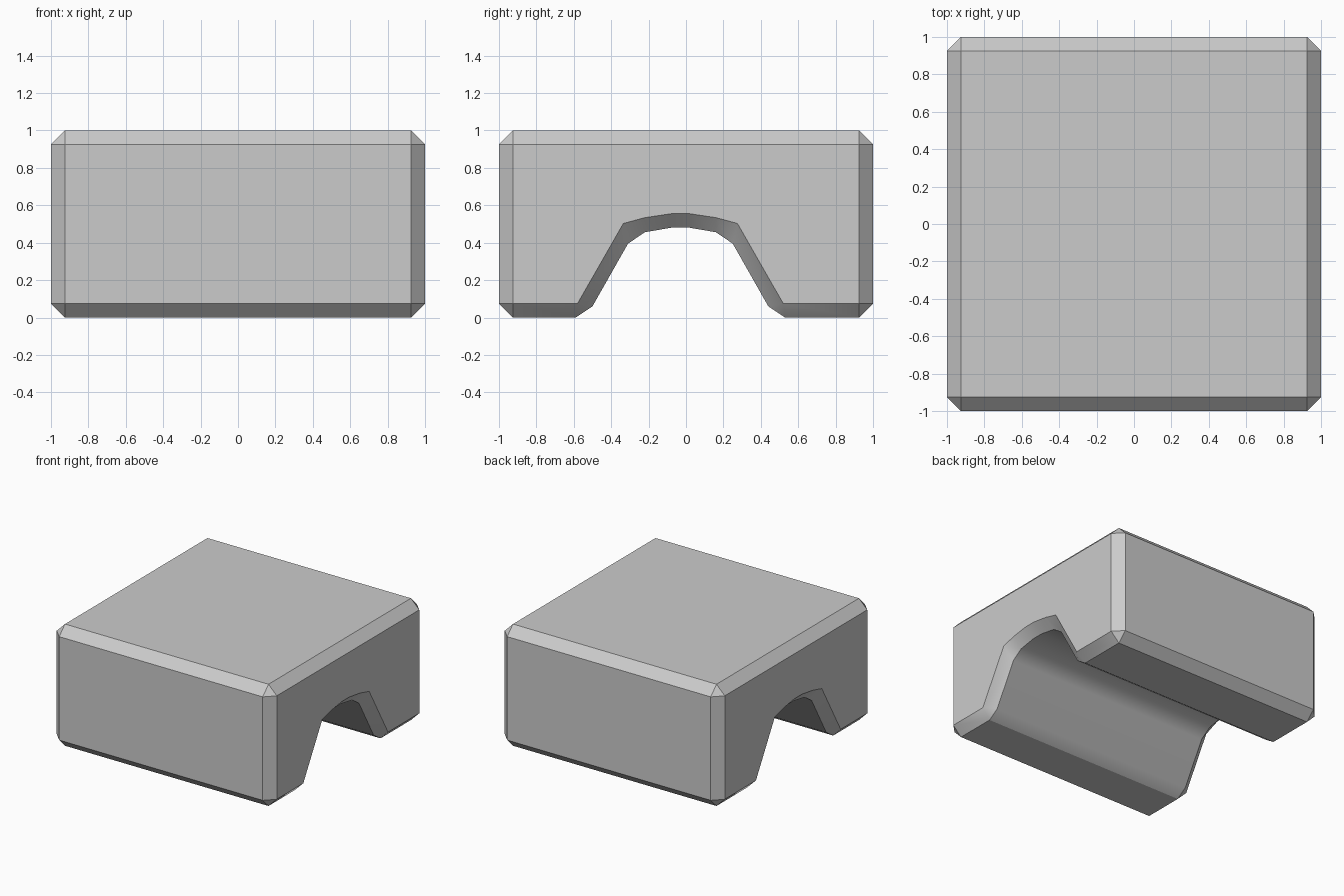
import bpy, bmesh, math

if "Cube" in bpy.data.objects:
    bpy.data.objects.remove(bpy.data.objects["Cube"])

C = 0.075      # chamfer width
MID = -0.03    # tunnel centre in y

# Half of the arch from foot to crown: (offset from tunnel centre, z)
arch_inner = [(0.56, 0.0), (0.47, 0.06), (0.28, 0.395), (0.19, 0.456), (0.05, 0.48)]
arch_outer = [(0.55, C), (0.55, C), (0.305, 0.503), (0.19, 0.534), (0.05, 0.555)]


def section(arch, body):
    """Closed (y, z) outline: body clockwise from lower front, then the arch."""
    right = [(MID + o, z) for o, z in arch]
    left = [(MID - o, z) for o, z in reversed(arch)]
    return body + right + left


e = 1 - C
# Full section just inside the end chamfers, and the smaller end face
inner = section(arch_inner, [(-e, 0), (-1, C), (-1, e), (-e, 1),
                             (e, 1), (1, e), (1, C), (e, 0)])
outer = section(arch_outer, [(-e, C), (-e, C), (-e, e), (-e, e),
                             (e, e), (e, e), (e, C), (e, C)])

# Loft the four sections along x
bm = bmesh.new()
rings = [[bm.verts.new((x, y, z)) for y, z in pts]
         for x, pts in ((-1, outer), (-e, inner), (e, inner), (1, outer))]
n = len(inner)
for a, b in zip(rings, rings[1:]):
    for i in range(n):
        j = (i + 1) % n
        bm.faces.new((a[i], a[j], b[j], b[i]))
bm.faces.new(rings[0])
bm.faces.new(rings[-1])
bmesh.ops.remove_doubles(bm, verts=bm.verts[:], dist=1e-4)
bmesh.ops.recalc_face_normals(bm, faces=bm.faces[:])

mesh = bpy.data.meshes.new("tunnel_block")
bm.to_mesh(mesh)
bm.free()
block = bpy.data.objects.new("tunnel_block", mesh)
bpy.context.collection.objects.link(block)

# Smooth arch, crisp chamfers
bpy.context.view_layer.objects.active = block
block.select_set(True)
bpy.ops.object.shade_smooth_by_angle(angle=math.radians(28))
